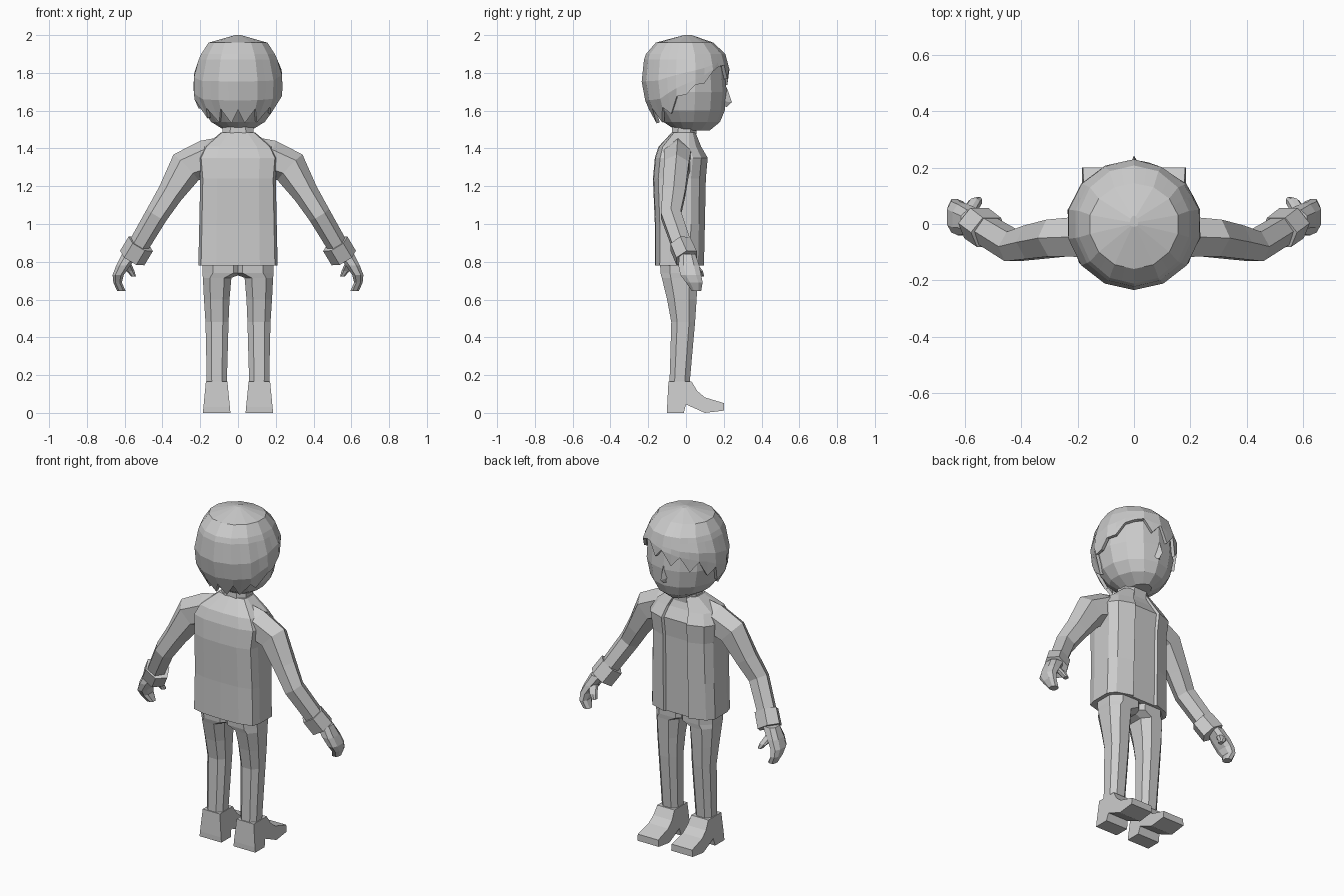
import bpy, bmesh, math
from mathutils import Vector

if "Cube" in bpy.data.objects:
    bpy.data.objects.remove(bpy.data.objects["Cube"])

grey = bpy.data.materials.new("plain_grey")
grey.diffuse_color = (0.6, 0.6, 0.6, 1)
grey.use_nodes = True
grey.node_tree.nodes["Principled BSDF"].inputs["Base Color"].default_value = grey.diffuse_color


def loft(name, rings, mirror=False, caps=(True, True)):
    """Skin a list of equal-length closed rings."""
    bm = bmesh.new()
    vs = [[bm.verts.new(p) for p in r] for r in rings]
    n = len(vs[0])
    for a, b in zip(vs, vs[1:]):
        for i in range(n):
            j = (i + 1) % n
            bm.faces.new((a[i], a[j], b[j], b[i]))
    if caps[0]:
        bm.faces.new(vs[0][::-1])
    if caps[1]:
        bm.faces.new(vs[-1])
    bmesh.ops.recalc_face_normals(bm, faces=bm.faces[:])
    me = bpy.data.meshes.new(name)
    bm.to_mesh(me)
    bm.free()
    me.materials.append(grey)
    ob = bpy.data.objects.new(name, me)
    bpy.context.collection.objects.link(ob)
    if mirror:
        ob.modifiers.new("mirror", 'MIRROR')
    return ob


def box_loft(name, rows, mirror=False, c=0.25):
    """Stack chamfered boxes; each row is z, x0, x1, y0, y1."""
    rings = []
    for z, x0, x1, y0, y1 in rows:
        dx, dy = (x1 - x0) * c, (y1 - y0) * c
        rings.append([(x0 + dx, y0, z), (x1 - dx, y0, z), (x1, y0 + dy, z), (x1, y1 - dy, z),
                      (x1 - dx, y1, z), (x0 + dx, y1, z), (x0, y1 - dy, z), (x0, y0 + dy, z)])
    return loft(name, rings, mirror)


def tube(name, path):
    """Six-sided limb; each path row is centre, half height, half depth."""
    pts = [Vector(p[0]) for p in path]
    rings = []
    for i, (_, rn, ry) in enumerate(path):
        t = (pts[min(i + 1, len(pts) - 1)] - pts[max(i - 1, 0)]).normalized()
        u = Vector((0, 1, 0))
        u = (u - t * u.dot(t)).normalized()
        n = t.cross(u)
        rings.append([pts[i] + n * rn * math.cos(k * math.pi / 3)
                      + u * ry * 1.15 * math.sin(k * math.pi / 3) for k in range(6)])
    return loft(name, rings, True)


def lerp_table(table, z):
    """Interpolate rows keyed by a rising first value."""
    z = min(max(z, table[0][0]), table[-1][0])
    for a, b in zip(table, table[1:]):
        if z <= b[0]:
            f = (z - a[0]) / (b[0] - a[0])
            return [p + (q - p) * f for p, q in zip(a[1:], b[1:])]


COLS = 14


def egg(table, z, k):
    """Point on a faceted egg; k counts half columns from the front."""
    w, yb, yf = lerp_table(table, z)

    def corner(i):
        t = 2 * math.pi * i / COLS
        c = math.cos(t)
        return Vector((w * math.sin(t), c * (yf if c > 0 else -yb), z))
    return (corner(k // 2) + corner((k + 1) // 2)) / 2


# Head, rows are z, half width, back y, front y
skull = [(1.495, .07, -.05, .125), (1.54, .145, -.12, .18), (1.6, .19, -.175, .205),
         (1.7, .215, -.205, .215), (1.83, .21, -.205, .205), (1.93, .13, -.14, .13)]
loft("head", [[egg(skull, r[0], 2 * k) for k in range(COLS)] for r in skull])
loft("nose", [[(-.03, .19, 1.625), (.03, .19, 1.625), (0, .215, 1.62)],
              [(-.025, .19, 1.65), (.025, .19, 1.65), (0, .243, 1.645)],
              [(-.012, .19, 1.72), (.012, .19, 1.72), (0, .217, 1.72)]])

# Hair shell with a swept fringe and pointed tips
hair = [(1.5, .13, -.15, .15), (1.56, .185, -.175, .18), (1.65, .235, -.215, .215),
        (1.72, .242, -.232, .23), (1.82, .237, -.24, .23), (1.9, .2, -.212, .208),
        (1.96, .16, -.16, .145), (2.0, .015, -.01, .03)]
hairline = [(-180, 1.58), (-125, 1.59), (-90, 1.66), (-60, 1.73), (-25, 1.77), (0, 1.8),
            (38, 1.85), (60, 1.77), (90, 1.70), (110, 1.65), (130, 1.59), (180, 1.58)]


def lock_end(k):
    a = 360 * k / (2 * COLS)
    a = a - 360 if a >= 180 else a
    z = lerp_table(hairline, a)[0]
    jag = .015 if 20 < a < 110 else .05
    return z, z - jag if k % 2 else z + jag * .5


ks = range(2 * COLS)
rings = [[egg(hair, z, k) for k in ks] for z in (2.0, 1.96, 1.9, 1.87)]
for f in (.4, .75):
    rings.append([egg(hair, 1.87 + (lock_end(k)[0] - 1.87) * f, k) for k in ks])
rings.append([egg(hair, min(lock_end(k)[1], 1.86), k) for k in ks])
cap = loft("hair", rings, caps=(True, False))
sol = cap.modifiers.new("thickness", 'SOLIDIFY')
sol.thickness = .018
sol.offset = -1

# Neck
box_loft("neck", [(1.42, -.085, .085, -.08, .05), (1.55, -.08, .08, -.07, .06)])

# Jacket with a recessed shirt strip, rows are z, half width, back y, front y
jacket = [(.78, .21, -.165, .095), (1.0, .205, -.165, .1), (1.24, .2, -.175, .105),
          (1.35, .21, -.165, .115), (1.41, .18, -.145, .08), (1.485, .09, -.075, .05)]
rings = []
for z, w, yb, yf in jacket:
    d = yf - yb
    half = [(.55 * w, yb + .004), (.93 * w, yb + .1 * d), (w, yb + .28 * d), (w, yf - .28 * d),
            (.85 * w, yf - .12 * d), (.4 * w, yf), (.36 * w, yf - .014)]
    rings.append([(0, yb, z)] + [(x, y, z) for x, y in half]
                 + [(-x, y, z) for x, y in half[::-1]])
loft("jacket", rings)

# Sleeves and cuffs
tube("sleeve", [((.06, -.04, 1.37), .095, .075), ((.17, -.045, 1.345), .1, .072),
                ((.275, -.05, 1.3), .095, .066), ((.36, -.065, 1.16), .068, .06),
                ((.43, -.08, 1.05), .06, .053), ((.53, -.02, .88), .055, .05)])
tube("cuff", [((.515, -.03, .895), .075, .056), ((.56, .003, .82), .075, .058)])

# Hands with a separate thumb
box_loft("hand", [(.84, .525, .615, -.035, .05), (.78, .57, .645, -.04, .07),
                  (.73, .605, .664, -.03, .08), (.69, .615, .66, .0, .088),
                  (.645, .595, .64, .03, .08)], True)
box_loft("thumb", [(.79, .565, .61, .015, .06), (.75, .548, .59, .05, .09),
                   (.722, .54, .565, .065, .096)], True)

# Legs
box_loft("leg", [(.85, -.03, .185, -.14, .068), (.74, -.03, .188, -.135, .066),
                 (.715, .035, .186, -.128, .063), (.6, .045, .18, -.1, .056),
                 (.48, .05, .172, -.078, .048), (.3, .055, .168, -.083, .032),
                 (.14, .06, .165, -.088, .018)], True)

# Shoes: a side profile that flares toward the sole
profile = [(-.093, .165), (.03, .165), (.06, .115), (.1, .082), (.2, .052), (.2, .012),
           (.1, 0), (.0, .045), (-.012, 0), (-.1, 0), (-.1, .03)]
flare = [.016 * (1 - z / .165) for _, z in profile]
loft("shoe", [[(.056 - f, y, z) for f, (y, z) in zip(flare, profile)],
              [(.17 + f, y, z) for f, (y, z) in zip(flare, profile)]], True)
